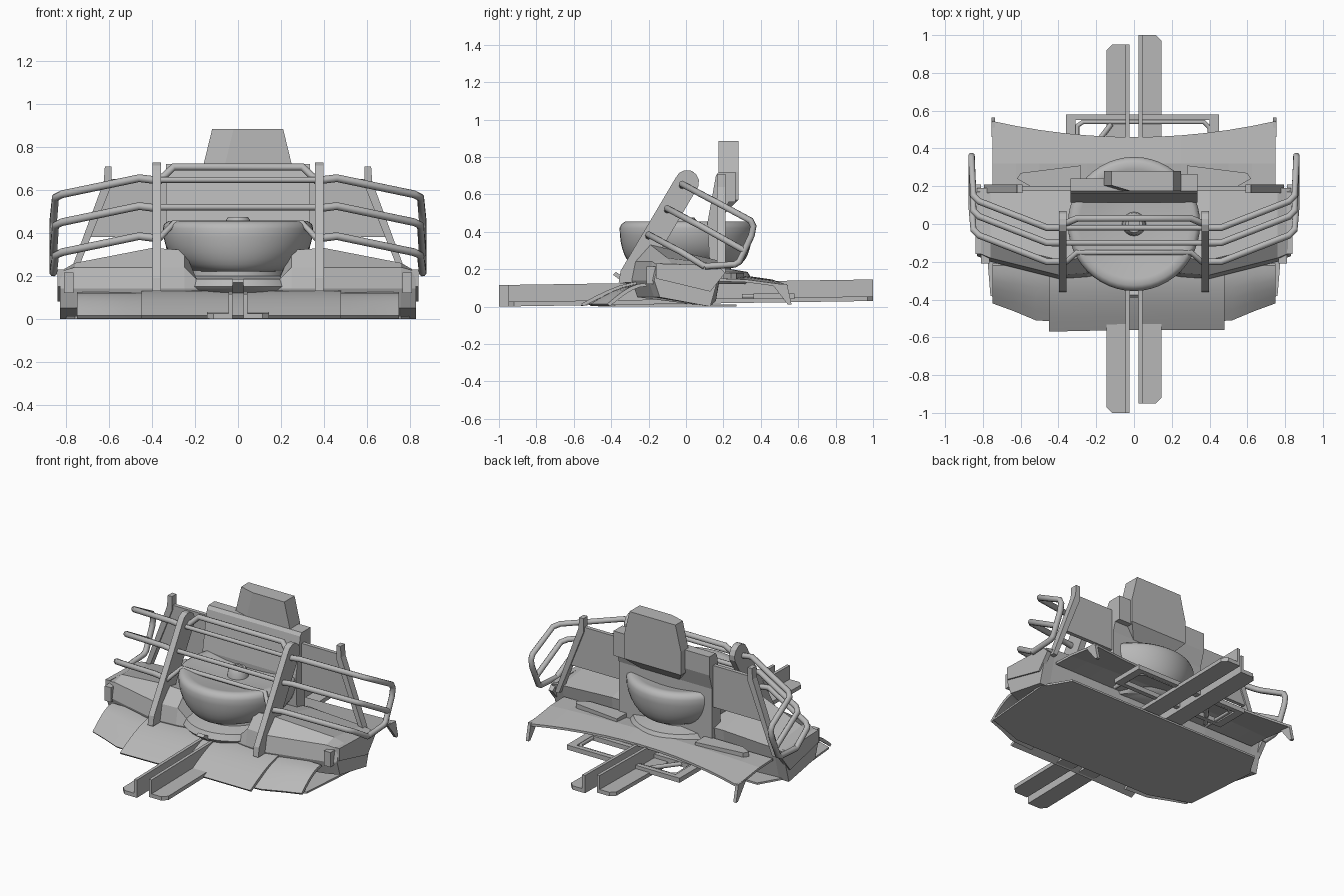
import bpy, bmesh, math

if "Cube" in bpy.data.objects:
    bpy.data.objects.remove(bpy.data.objects["Cube"])

GREY = (.48, .48, .48, 1)
metal = bpy.data.materials.new("grey_metal")
metal.use_nodes = True
metal.diffuse_color = GREY
metal.node_tree.nodes["Principled BSDF"].inputs["Base Color"].default_value = GREY


def add_object(name, mesh, smooth=False):
    ob = bpy.data.objects.new(name, mesh)
    bpy.context.collection.objects.link(ob)
    mesh.materials.clear()
    mesh.materials.append(metal)
    if smooth:
        bpy.ops.object.select_all(action="DESELECT")
        ob.select_set(True)
        bpy.context.view_layer.objects.active = ob
        bpy.ops.object.shade_smooth_by_angle(angle=math.radians(50))
    return ob


def loft(name, sections, smooth=False):
    """Skin closed sections of equal point count and cap both ends."""
    bm = bmesh.new()
    rings = [[bm.verts.new(point) for point in section] for section in sections]
    count = len(rings[0])
    for ring, following in zip(rings, rings[1:]):
        for i in range(count):
            j = (i + 1) % count
            bm.faces.new((ring[i], ring[j], following[j], following[i]))
    bm.faces.new(rings[0])
    bm.faces.new(rings[-1])
    bmesh.ops.recalc_face_normals(bm, faces=bm.faces)
    mesh = bpy.data.meshes.new(name)
    bm.to_mesh(mesh)
    bm.free()
    return add_object(name, mesh, smooth)


def prism_x(name, profile, start, end):
    return loft(name, [[(x, y, z) for y, z in profile] for x in (start, end)])


def prism_y(name, profile, start, end, side=1):
    return loft(name, [[(side * x, y, z) for x, z in profile] for y in (start, end)])


def prism_z(name, outline, start, end, side=1):
    return loft(name, [[(side * x, y, z) for x, y in outline] for z in (start, end)])


def box(name, left, right, front, back, bottom, top):
    return prism_z(name, [(left, front), (right, front), (right, back), (left, back)], bottom, top)


def tube(name, points, radius=.018):
    curve = bpy.data.curves.new(name, "CURVE")
    curve.dimensions = "3D"
    curve.bevel_depth = radius
    curve.bevel_resolution = 2
    curve.use_fill_caps = True
    spline = curve.splines.new("POLY")
    spline.points.add(len(points) - 1)
    for point, position in zip(spline.points, points):
        point.co = (*position, 1)
    path = bpy.data.objects.new(name + "_path", curve)
    bpy.context.collection.objects.link(path)
    bpy.context.view_layer.update()
    graph = bpy.context.evaluated_depsgraph_get()
    mesh = bpy.data.meshes.new_from_object(path.evaluated_get(graph))
    bpy.data.objects.remove(path)
    return add_object(name, mesh, True)


def mirrored_path(half):
    """Continue a path of points on the left side over to the right."""
    return half + [(-x, y, z) for x, y, z in reversed(half)]


def oval_stack(name, levels, steps=48):
    """Loft ovals given as half width, half depth, height."""
    turns = [math.tau * i / steps for i in range(steps)]
    return loft(name, [[(width * math.cos(a), depth * math.sin(a), z) for a in turns]
                       for width, depth, z in levels], True)


# Two long angle-section rails with clipped flange corners
for name, side, front, back in (("right_rail", -1, -1, .95), ("left_rail", 1, -.95, 1)):
    rings = []
    for y, width in ((front, .09), (front + .03, .12), (back - .03, .12), (back, .09)):
        rise = .015 * (y + 1)
        section = (0, 0), (width, 0), (width, .025), (.02, .025), (.02, .115), (0, .115)
        rings.append([(side * (.025 + across), y, rise + up) for across, up in section])
    loft(name, rings)

# Flat belly plate
half_belly = [(.5, -.47), (.76, -.38), (.8, .1), (.7, .27)]
prism_z("belly_plate", half_belly + [(-x, y) for x, y in reversed(half_belly)], 0, .012)


# Front skirt panels, each rounding over from its lip to the hull
def skirt_section(x, lip, height):
    steps = [i / 5 for i in range(6)]
    outer = [(x, lip + (-.22 - lip) * t, .015 + height * math.sin(t * math.pi / 2)) for t in steps]
    inner = [(x, y + .012, max(z - .016, .002)) for x, y, z in reversed(outer)]
    return outer + inner


for name, side in (("left_front_skirt", 1), ("right_front_skirt", -1)):
    loft(name, [skirt_section(side * x, lip, .11)
                for x, lip in ((.36, -.52), (.52, -.51), (.64, -.46), (.75, -.42))], True)
loft("center_front_skirt", [skirt_section(x, lip, .12) for x, lip in ((-.45, -.57), (0, -.56), (.48, -.56))], True)


# Hull shoulders tapering outwards, joined by a low middle
def hull_section(x, nose, crest, foot):
    return [(x, nose + .03, .05), (x, nose, .14), (x, nose + .02, min(.24, crest)),
            (x, nose + .1, crest), (x, .19, .16 + crest / 4), (x, .13 + foot, foot)]


stations = [(.83, -.17, .22, 0), (.76, -.2, .26, 0), (.4, -.29, .33, .03), (.25, -.28, .32, .03), (.19, -.27, .18, .03)]
mirror_stations = [(-x, *rest) for x, *rest in reversed(stations)]
loft("hull", [hull_section(*station) for station in stations + mirror_stations])

# Seat ring, dished turret bowl (narrow below, deep front to back) and its knob
oval_stack("turret_ring", [(.3, .32, .12), (.32, .35, .15), (.3, .33, .185), (.22, .24, .2), (.21, .24, .24)])
bowl = []
for i in range(9):
    swing = i / 8 * math.pi / 2
    bowl.append((.19 + .16 * math.sin(swing), .27 + .085 * math.sin(swing), .42 - .2 * math.cos(swing)))
rim = [(r, r, z) for r, z in ((.345, .44), (.325, .455), (.29, .45), (.2, .43), (.1, .42))]
oval_stack("turret_bowl", bowl + rim)
oval_stack("turret_knob", [(r, r, z) for r, z in ((.065, .41), (.06, .455), (.045, .475), (.03, .475), (.03, .46))], 16)

# Back wall with the raised tower
prism_x("back_wall", [(.13, .15), (.115, .45), (.16, .7), (.175, .72),
                      (.24, .72), (.24, .6), (.21, .5), (.21, .15)], -.335, .335)
box("wall_block", .24, .335, .2, .265, .56, .72)


def tower_ring(z, right, crease, left, back):
    return [(right, .205, z), (crease, .175, z), (left, .175, z), (left, back, z), (right, back, z)]


loft("tower", [tower_ring(.5, -.1, -.06, .18, .21), tower_ring(.57, -.16, -.06, .25, .28),
               tower_ring(.72, -.16, -.06, .25, .28), tower_ring(.885, -.12, -.02, .21, .28)])

# Rear deck panel with a concave trailing edge
deck = []
for i in range(13):
    bend = i / 6 - 1
    x, sag = .75 * bend, bend * bend
    top = [(x, .18, .15), (x, .32, .165 - .02 * sag), (x, .46 + .085 * sag, .145 - .03 * sag)]
    deck.append(top + [(x, y, z - .015) for x, y, z in reversed(top)])
loft("rear_deck", deck)

# Open frame under the rear deck, with an inner hoop
for name, y in (("rear_frame_back", .55), ("rear_frame_front", .36)):
    box(name, -.36, .45, y, y + .03, .04, .07)
for name, x in (("rear_frame_right", -.36), ("rear_frame_left", .4)):
    box(name, x, x + .05, .36, .58, .04, .07)
hoop = [(-.3, .3), (-.3, .52), (-.27, .54), (.37, .54), (.4, .51), (.4, .3)]
tube("rear_frame_hoop", [(x, y, .055) for x, y in hoop], .012)
tube("rear_frame_brace", [(-.12, .53, .055), (-.28, .32, .055)], .014)

for label, side in (("left", 1), ("right", -1)):
    # Sloping front post with a rounded head, in side profile
    head = [(.005 + .065 * math.cos(a), .665 + .065 * math.sin(a))
            for a in (math.radians(160 - 30 * i) for i in range(7))]
    post = [(-.36, .13), (-.35, .19)] + head + [(-.17, .24), (-.27, .13)]
    prism_x(label + "_front_post", post, side * .358, side * .397)

    # Side guard bars wrapping around the corner; the top one loops back below
    bottom_end = (.86, .1, .215)
    loop = [(.86, .345, .46), (.86, .36, .43), (.86, .35, .38), (.86, .285, .24), (.86, .26, .225), bottom_end]
    for level, y, z, tail in (("top", -.02, .655, loop), ("middle", -.1, .525, [(.86, .31, .3)]),
                              ("bottom", -.2, .385, [bottom_end])):
        path = [(.38, y, z - .01), (.46, y, z), (.82, y + .14, z - .075), (.85, y + .17, z - .09)] + tail
        tube(label + "_" + level + "_guard_bar", [(side * px, py, pz) for px, py, pz in path])

    # Wing plates beside the back wall, open below, with an edge post
    prism_y(label + "_wing", [(.33, .38), (.33, .65), (.6, .65), (.63, .62), (.72, .38)], .175, .2, side)
    prism_y(label + "_wing_post", [(.59, .62), (.59, .71), (.62, .71), (.625, .64), (.795, .18), (.765, .18)],
            .165, .21, side)
    # Shelf behind each wing
    prism_z(label + "_rear_shelf", [(.28, .2), (.28, .31), (.6, .27), (.62, .24), (.55, .2)], .15, .18, side)
    # Corner fins, lamps and hull end plates
    prism_x(label + "_rear_fin", [(.46, .12), (.54, .12), (.565, .01), (.545, .01)], side * .735, side * .755)
    box(label + "_lamp", side * .765, side * .81, -.21, -.16, .12, .215)
    prism_x(label + "_end_plate", [(-.16, .15), (-.16, .23), (.17, .22), (.21, .18), (.13, .08)], side * .81, side * .84)

# Bars across the middle, two of them arched
tube("top_cross_bar", mirrored_path([(.37, 0, .64), (.3, .03, .707)]))
tube("upper_cross_bar", mirrored_path([(.37, -.02, .647)]), .014)
tube("middle_cross_bar", mirrored_path([(.37, -.1, .52)]), .015)
tube("lower_cross_bar", mirrored_path([(.37, -.21, .37), (.3, -.15, .445)]), .015)

# Small slanted tow block at the front
prism_x("tow_block", [(-.39, .17), (-.375, .185), (-.31, .145), (-.33, .125)], -.025, .025)
